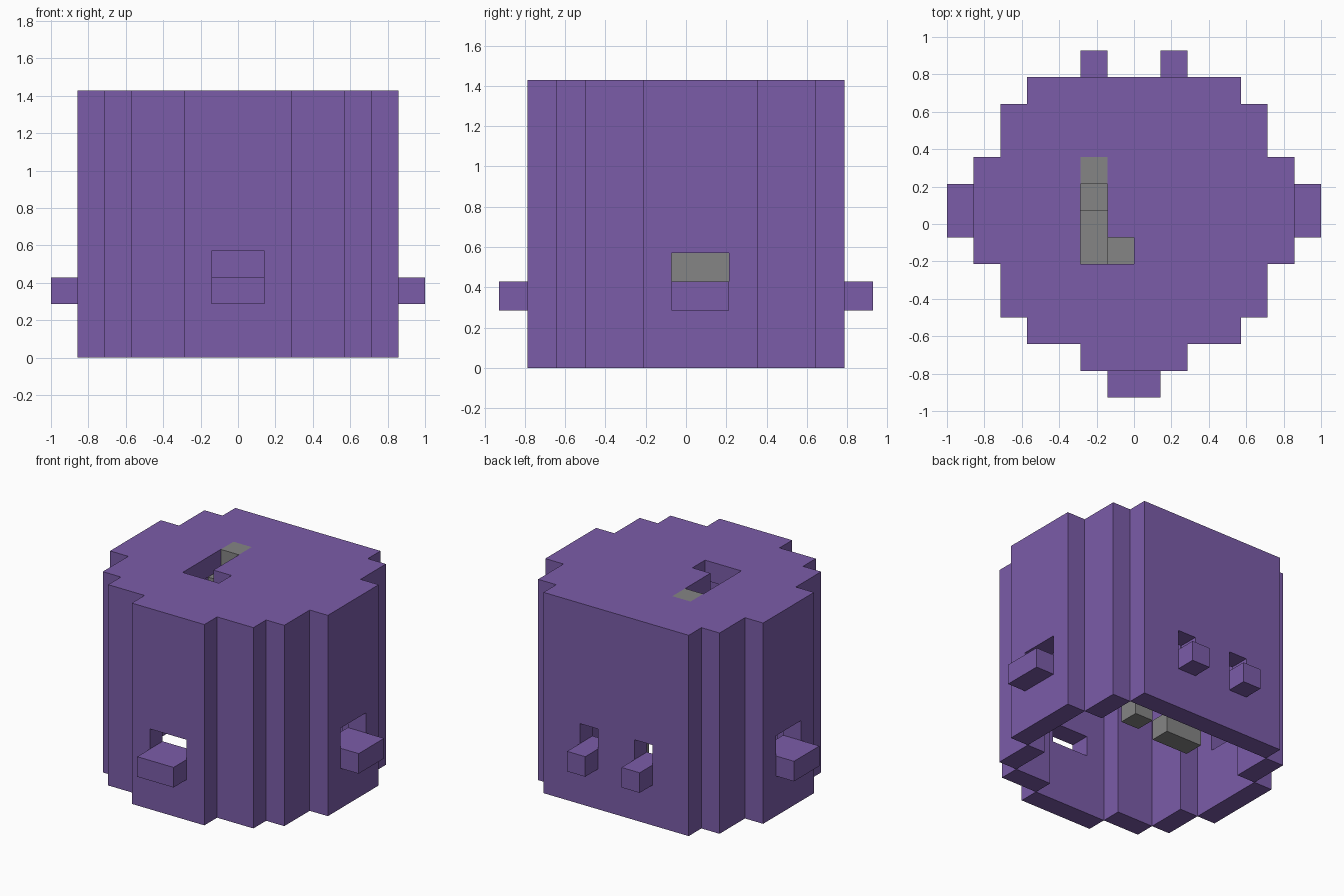
import bpy
import bmesh

if "Cube" in bpy.data.objects:
    bpy.data.objects.remove(bpy.data.objects["Cube"], do_unlink=True)

U = 1 / 7          # size of one block
HEIGHT = 10        # blocks


def material(name, rgb):
    m = bpy.data.materials.new(name)
    m.use_nodes = True
    m.diffuse_color = (*rgb, 1)
    m.node_tree.nodes["Principled BSDF"].inputs["Base Color"].default_value = (*rgb, 1)
    return m


purple = material("purple", (0.198, 0.107, 0.397))
grey = material("grey", (0.235, 0.235, 0.235))


def prism(name, outline, z0, z1, mat):
    """Extrude a flat outline, measured in blocks, from z0 to z1."""
    bm = bmesh.new()
    face = bm.faces.new([bm.verts.new((x * U, y * U, z0 * U)) for x, y in outline])
    top = bmesh.ops.extrude_face_region(bm, geom=[face])["geom"]
    for v in top:
        if isinstance(v, bmesh.types.BMVert):
            v.co.z = z1 * U
    bmesh.ops.recalc_face_normals(bm, faces=bm.faces)
    mesh = bpy.data.meshes.new(name)
    bm.to_mesh(mesh)
    bm.free()
    mesh.materials.append(mat)
    obj = bpy.data.objects.new(name, mesh)
    bpy.context.collection.objects.link(obj)
    return obj


def box(name, x0, x1, y0, y1, z0, z1, mat=purple):
    return prism(name, [(x0, y0), (x1, y0), (x1, y1), (x0, y1)], z0, z1, mat)


def cut(obj, cutter):
    cutter.hide_render = True
    mod = obj.modifiers.new("opening", 'BOOLEAN')
    mod.operation = 'DIFFERENCE'
    mod.solver = 'EXACT'
    mod.object = cutter
    bpy.context.view_layer.objects.active = obj
    bpy.ops.object.modifier_apply(modifier=mod.name)
    bpy.data.objects.remove(cutter, do_unlink=True)


# Front and back walls with their windows and perches
WALL_TOP = HEIGHT - 1
front = box("front_wall", -2, 2, -5.5, -4.5, 0, WALL_TOP)
cut(front, box("window_cutter", -1, 1, -6, -4, 3, 4))
box("front_perch", -1, 1, -6.5, -5.5, 2, 3)

back = box("back_wall", -4, 4, 4.5, 5.5, 0, WALL_TOP)
for side, x in (("right", -2), ("left", 1)):
    cut(back, box("window_cutter", x, x + 1, 4, 6, 3, 4))
    box(side + "_back_perch", x, x + 1, 5.5, 6.5, 2, 3)

# Stepped side walls, mirrored
for side, s in (("left", 1), ("right", -1)):
    def side_box(part, x0, x1, *rest):
        a, b = sorted((s * x0, s * x1))
        return box(side + part, a, b, *rest)

    side_box("_front_step", 2, 4, -4.5, -3.5, 0, WALL_TOP)
    side_box("_front_corner", 4, 5, -3.5, -1.5, 0, WALL_TOP)
    side_box("_back_corner", 4, 5, 2.5, 4.5, 0, WALL_TOP)
    wall = side_box("_wall", 5, 6, -1.5, 2.5, 0, WALL_TOP)
    cut(wall, side_box("_window_cutter", 4, 7, -0.5, 1.5, 3, 4))
    side_box("_perch", 6, 7, -0.5, 1.5, 2, 3)

# Roof slab with the stairwell opening
half = [(2, -5.5), (2, -4.5), (4, -4.5), (4, -3.5), (5, -3.5), (5, -1.5),
        (6, -1.5), (6, 2.5), (5, 2.5), (5, 4.5), (4, 4.5), (4, 5.5)]
roof = prism("roof", half + [(-x, y) for x, y in reversed(half)],
             WALL_TOP, HEIGHT, purple)
stairwell = [(-2, -1.5), (0, -1.5), (0, -0.5), (-1, -0.5), (-1, 2.5), (-2, 2.5)]
cut(roof, prism("stairwell_cutter", stairwell, WALL_TOP - 0.5, HEIGHT + 0.5, purple))

# Winding stair, one step per level from the top down: x0, x1, y0, y1
steps = [(-2, -1, 1.5, 2.5), (-2, -1, 0.5, 1.5), (-2, -1, -1.5, 0.5),
         (-1, 0, -1.5, -0.5), (0, 1, -1.5, -0.5), (1, 2, -1.5, -0.5),
         (1, 2, -0.5, 1.5), (1, 2, 1.5, 2.5), (1, 2, 1.5, 2.5), (-1, 1, 2.5, 3.5)]
for i, step in enumerate(steps):
    z = WALL_TOP - i
    box(f"stair_step_{i + 1}", *step, z, z + 1, grey)
